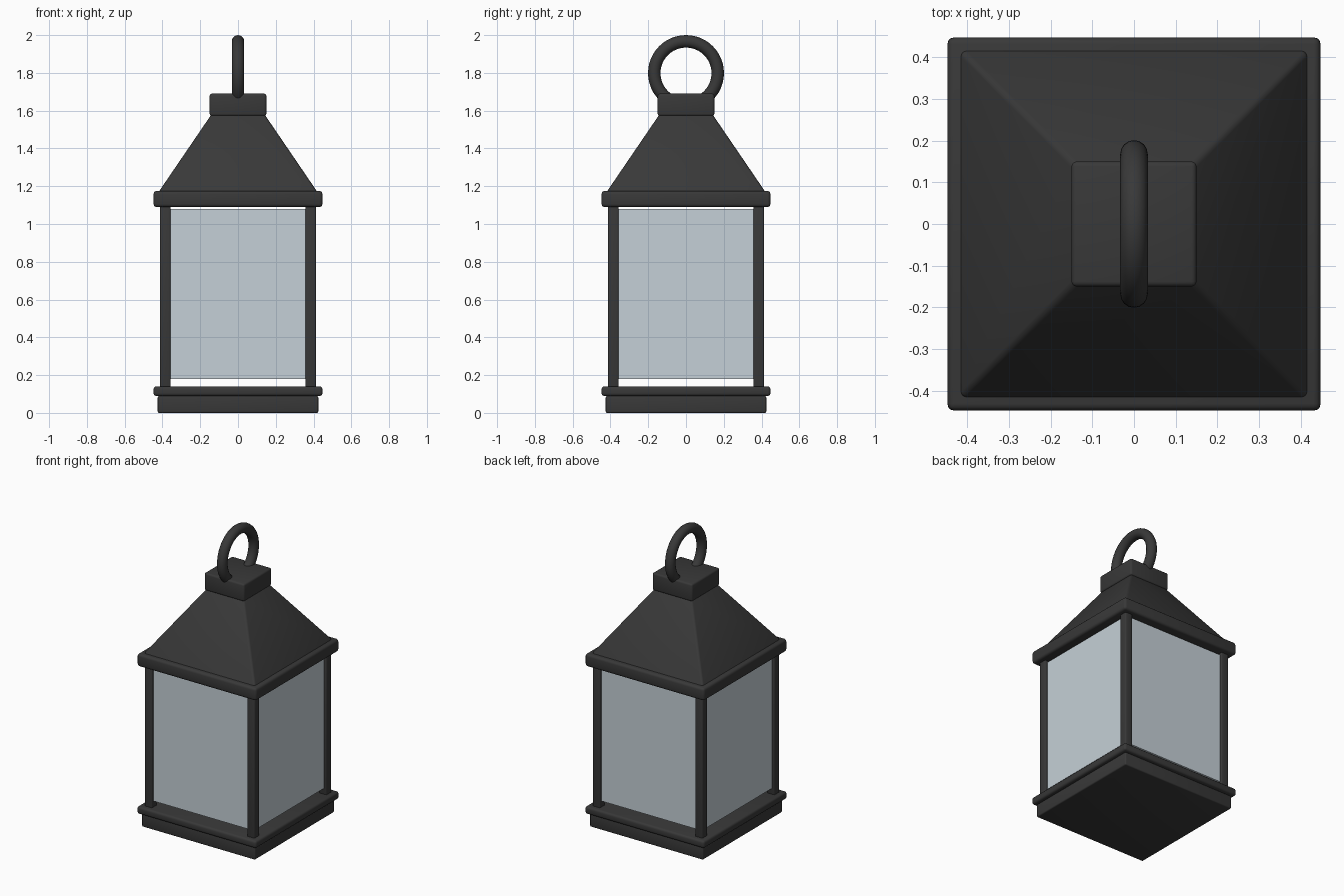
import bpy, bmesh, math

if "Cube" in bpy.data.objects:
    bpy.data.objects.remove(bpy.data.objects["Cube"])


def make_material(name, rgb):
    mat = bpy.data.materials.new(name)
    mat.diffuse_color = (*rgb, 1.0)
    mat.use_nodes = True
    mat.node_tree.nodes["Principled BSDF"].inputs["Base Color"].default_value = mat.diffuse_color
    return mat


metal = make_material("dark metal", (0.04, 0.04, 0.04))
glass = make_material("pale glass", (0.56, 0.63, 0.68))


def finish(obj, name, mat, bevel=0.0, segments=3):
    obj.name = name
    obj.data.materials.append(mat)
    if bevel:
        mod = obj.modifiers.new("rounded edges", 'BEVEL')
        mod.width = bevel
        mod.segments = segments
    bpy.ops.object.select_all(action='DESELECT')
    obj.select_set(True)
    bpy.context.view_layer.objects.active = obj
    if bevel:
        bpy.ops.object.modifier_apply(modifier="rounded edges")
    bpy.ops.object.shade_smooth_by_angle(angle=math.radians(35))
    return obj


def block(name, half_x, half_y, z0, z1, mat, x=0, y=0, bevel=0.0, taper=1.0):
    """Box between two heights; taper scales its top face."""
    bm = bmesh.new()
    bmesh.ops.create_cube(bm, size=2)
    for v in bm.verts:
        k = taper if v.co.z > 0 else 1.0
        v.co = (x + v.co.x * half_x * k, y + v.co.y * half_y * k,
                z1 if v.co.z > 0 else z0)
    mesh = bpy.data.meshes.new(name)
    bm.to_mesh(mesh)
    bm.free()
    obj = bpy.data.objects.new(name, mesh)
    bpy.context.collection.objects.link(obj)
    return finish(obj, name, mat, bevel)


# Stepped base
block("base", 0.425, 0.425, 0.0, 0.09, metal, bevel=0.008)
block("base_rim", 0.447, 0.447, 0.09, 0.14, metal, bevel=0.014)

# Corner posts
for sx in (-1, 1):
    for sy in (-1, 1):
        block("corner_post", 0.0275, 0.0275, 0.13, 1.10, metal,
              x=sx * 0.385, y=sy * 0.385, bevel=0.006)

# Glass panes, leaving narrow gaps above and below
for s in (-1, 1):
    block("glass_pane", 0.36, 0.01, 0.18, 1.08, glass, y=s * 0.385)
    block("glass_pane", 0.01, 0.36, 0.18, 1.08, glass, x=s * 0.385)

# Eaves, sloping roof and cap
block("eaves", 0.447, 0.447, 1.09, 1.175, metal, bevel=0.016)
block("roof", 0.42, 0.42, 1.17, 1.58, metal, bevel=0.012, taper=0.335)
block("roof_cap", 0.15, 0.15, 1.572, 1.69, metal, bevel=0.012)

# Carrying ring
bpy.ops.mesh.primitive_torus_add(
    major_radius=0.168, minor_radius=0.033, major_segments=48, minor_segments=16,
    location=(0, 0, 1.799), rotation=(0, math.pi / 2, 0))
finish(bpy.context.object, "carrying_ring", metal)
